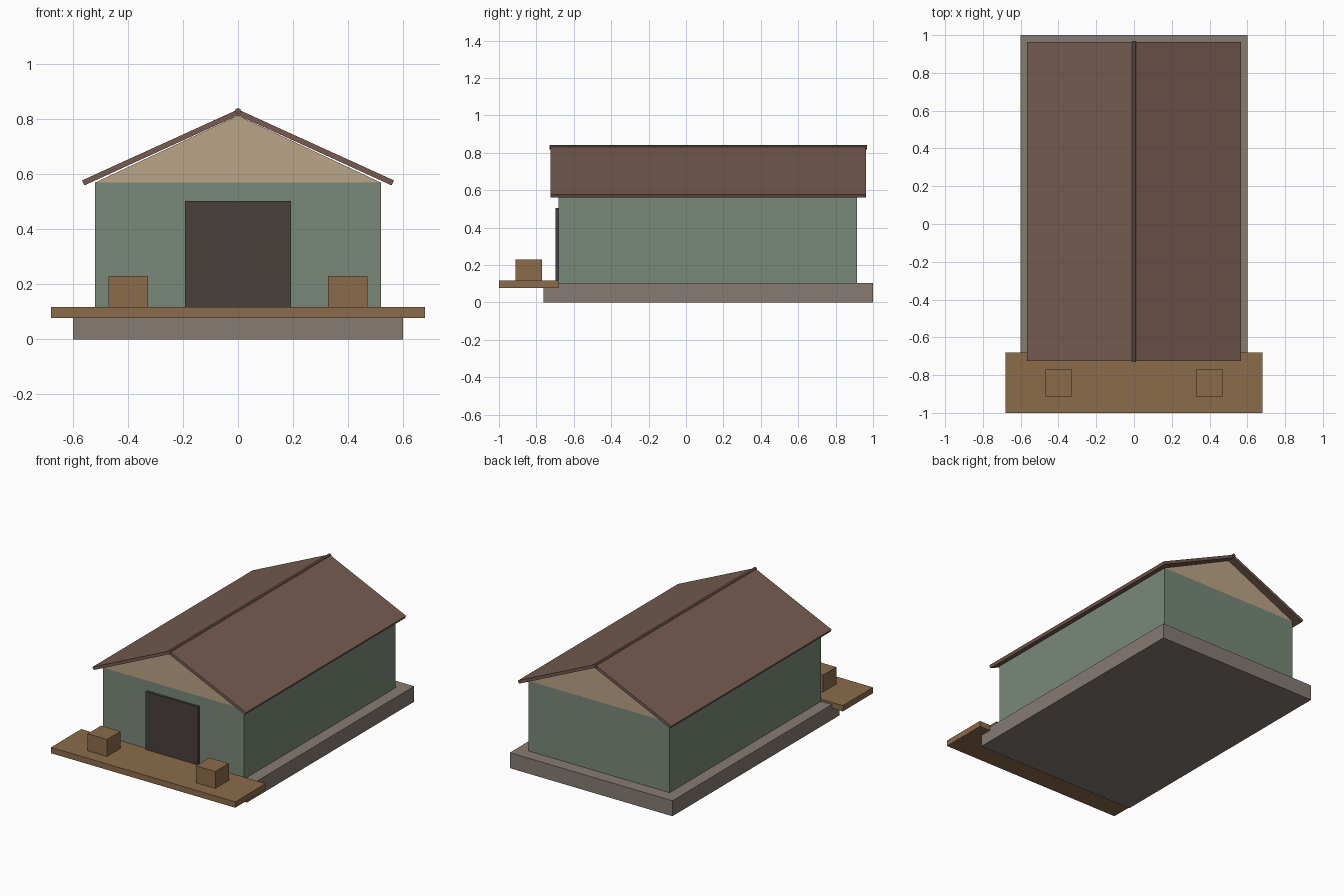
import bpy, bmesh
from math import pi

if "Cube" in bpy.data.objects:
    bpy.data.objects.remove(bpy.data.objects["Cube"])


def material(name, rgb):
    m = bpy.data.materials.new(name)
    m.diffuse_color = (*rgb, 1)
    m.use_nodes = True
    m.node_tree.nodes["Principled BSDF"].inputs["Base Color"].default_value = m.diffuse_color
    return m


STONE = material("stone", (0.24, 0.20, 0.17))
WALL = material("green_wall", (0.19, 0.25, 0.19))
GABLE = material("tan_gable", (0.50, 0.37, 0.24))
ROOF = material("brown_roof", (0.18, 0.105, 0.08))
WOOD = material("wood", (0.26, 0.15, 0.07))
DARK = material("dark_door", (0.065, 0.05, 0.045))


def extrude_profile(name, points, y0, y1, mat):
    """Extrude an x-z outline along y."""
    bm = bmesh.new()
    face = bm.faces.new([bm.verts.new((x, y0, z)) for x, z in points])
    res = bmesh.ops.extrude_face_region(bm, geom=[face])
    verts = [g for g in res["geom"] if isinstance(g, bmesh.types.BMVert)]
    bmesh.ops.translate(bm, verts=verts, vec=(0, y1 - y0, 0))
    bmesh.ops.recalc_face_normals(bm, faces=bm.faces)
    mesh = bpy.data.meshes.new(name)
    bm.to_mesh(mesh)
    bm.free()
    obj = bpy.data.objects.new(name, mesh)
    mesh.materials.append(mat)
    bpy.context.collection.objects.link(obj)
    return obj


def box(name, x, y, z, mat):
    outline = [(x[0], z[0]), (x[1], z[0]), (x[1], z[1]), (x[0], z[1])]
    return extrude_profile(name, outline, y[0], y[1], mat)


# Base, walls and gable
box("foundation", (-0.6, 0.6), (-0.762, 1.0), (0, 0.103), STONE)
box("walls", (-0.52, 0.52), (-0.681, 0.915), (0.103, 0.57), WALL)
extrude_profile("gable", [(-0.52, 0.57), (0.52, 0.57), (0, 0.814)], -0.681, 0.915, GABLE)

# Front deck and door
box("deck", (-0.68, 0.68), (-1.0, -0.681), (0.078, 0.117), WOOD)
box("door", (-0.193, 0.193), (-0.697, -0.681), (0.117, 0.504), DARK)

# Pair of crates and pair of roof slabs
for side, s in (("left", -1), ("right", 1)):
    box(side + "_crate", sorted((s * 0.328, s * 0.471)), (-0.912, -0.77), (0.117, 0.23), WOOD)
    slab = [(0, 0.836), (s * 0.567, 0.578), (s * 0.558, 0.56), (0, 0.815)]
    extrude_profile(side + "_roof_slab", slab, -0.725, 0.963, ROOF)

# Ridge cap
bpy.ops.mesh.primitive_cylinder_add(vertices=8, radius=0.011, depth=1.70,
                                    location=(0, 0.119, 0.83), rotation=(pi / 2, 0, 0))
ridge = bpy.context.object
ridge.name = "ridge_cap"
ridge.data.materials.append(ROOF)
